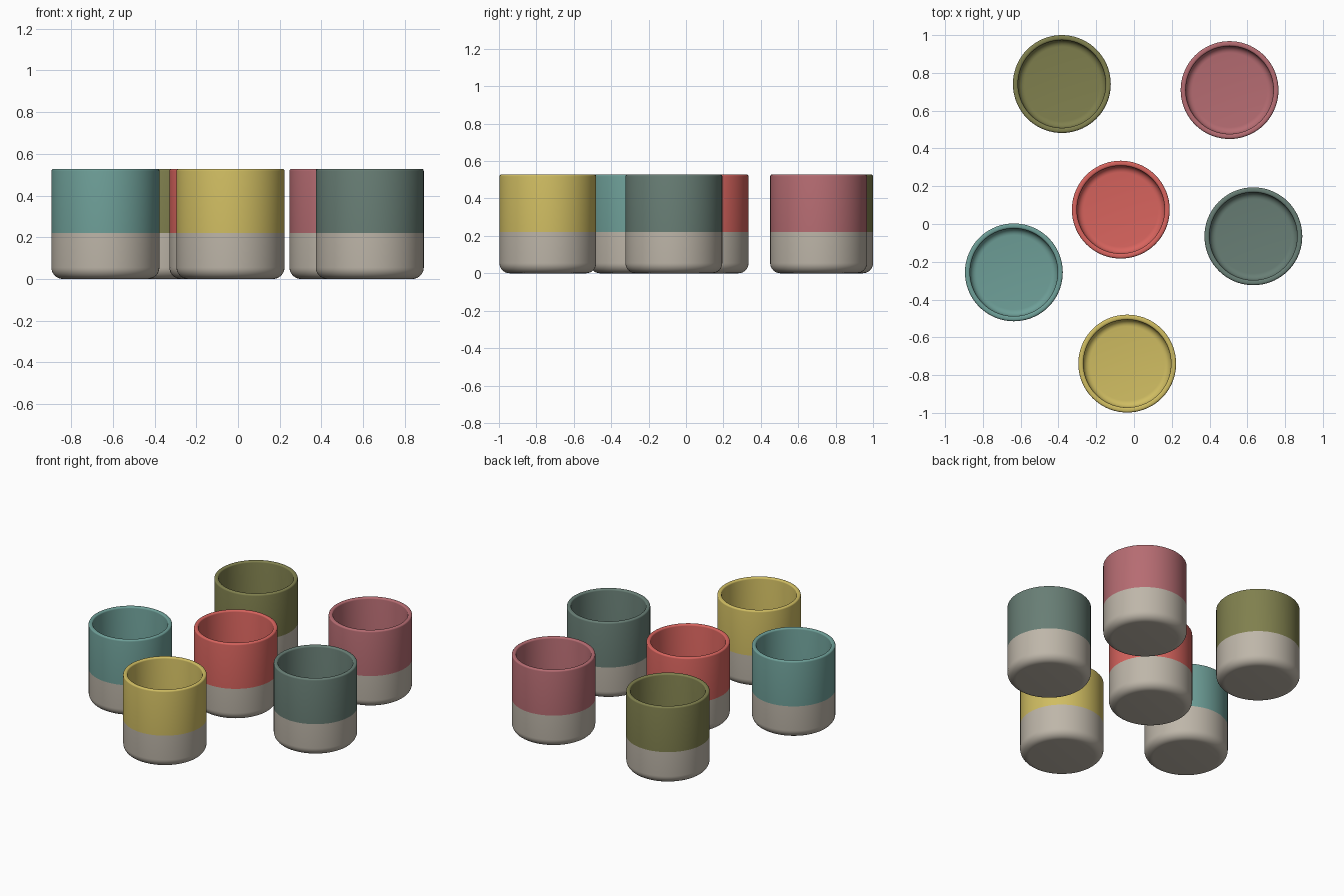
import bpy, bmesh, math
from mathutils import Vector

if "Cube" in bpy.data.objects:
    bpy.data.objects.remove(bpy.data.objects["Cube"])

R, H, BAND = 0.259, 0.528, 0.221   # radius, height, glaze line
WALL, FLOOR = 0.027, 0.035         # wall thickness, inside floor height


def material(name, rgb):
    lin = [(c / 255 / 12.92) if c / 255 <= 0.04045 else ((c / 255 + 0.055) / 1.055) ** 2.4 for c in rgb]
    m = bpy.data.materials.new(name)
    m.diffuse_color = (*lin, 1)
    m.use_nodes = True
    m.node_tree.nodes["Principled BSDF"].inputs["Base Color"].default_value = m.diffuse_color
    return m


def arc(cx, cz, r, a0, a1, n):
    """Points on a circular arc in the profile plane, angles in degrees."""
    out = []
    for i in range(n + 1):
        a = math.radians(a0 + (a1 - a0) * i / n)
        out.append((cx + r * math.cos(a), cz + r * math.sin(a)))
    return out


# Profile from the underside centre, up the outside, over the lip, down to the inside floor
lip = 0.010
outer = [(0, 0)] + arc(R - 0.055, 0.055, 0.055, -90, 0, 8) + [(R, BAND)]
glazed = (arc(R - lip, H - lip, lip, 0, 90, 4)
          + arc(R - WALL + lip, H - lip, lip, 90, 180, 4)
          + arc(R - WALL - 0.035, FLOOR + 0.035, 0.035, 0, -90, 6)
          + [(0, FLOOR)])
profile = outer + glazed


def cup(name, x, y, glaze, clay, sides=72):
    bm = bmesh.new()
    rings = []
    for r, z in profile:
        if r < 1e-6:
            rings.append([bm.verts.new((0, 0, z))] * sides)
        else:
            rings.append([bm.verts.new((r * math.cos(2 * math.pi * i / sides),
                                        r * math.sin(2 * math.pi * i / sides), z)) for i in range(sides)])
    for k in range(len(rings) - 1):
        a, b = rings[k], rings[k + 1]
        for i in range(sides):
            j = (i + 1) % sides
            quad = list(dict.fromkeys((a[i], a[j], b[j], b[i])))
            f = bm.faces.new(quad)
            # bare clay below the glaze line on the outside only
            f.material_index = 0 if k < len(outer) - 1 else 1
    bmesh.ops.recalc_face_normals(bm, faces=bm.faces)
    me = bpy.data.meshes.new(name)
    bm.to_mesh(me)
    bm.free()
    me.materials.append(clay)
    me.materials.append(glaze)
    ob = bpy.data.objects.new(name, me)
    ob.location = Vector((x, y, 0))
    bpy.context.collection.objects.link(ob)
    bpy.ops.object.select_all(action='DESELECT')
    ob.select_set(True)
    bpy.context.view_layer.objects.active = ob
    bpy.ops.object.shade_smooth_by_angle(angle=math.radians(35))


clay = material("bare clay", (190, 182, 169))
for name, x, y, rgb in [
    ("olive", -0.382, 0.741, (128, 128, 78)),
    ("pink", 0.506, 0.709, (182, 108, 114)),
    ("red", -0.070, 0.076, (216, 100, 94)),
    ("dark_green", 0.632, -0.065, (104, 126, 117)),
    ("teal", -0.636, -0.256, (110, 159, 152)),
    ("yellow", -0.036, -0.739, (208, 189, 98)),
]:
    cup(name + "_cup", x, y, material(name.replace("_", " ") + " glaze", rgb), clay)
